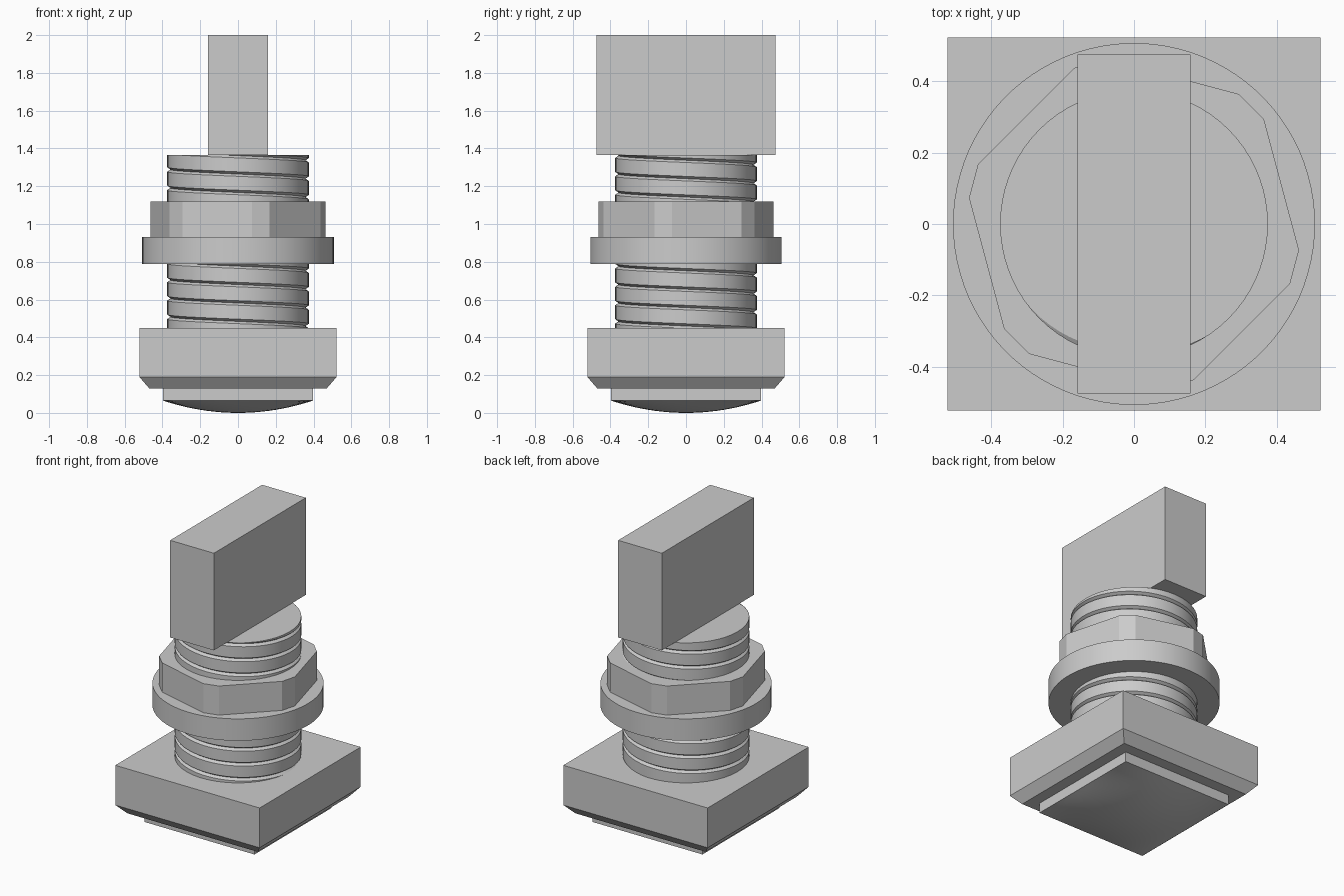
import bpy, bmesh, math
from mathutils import Vector

cube = bpy.data.objects.get("Cube")
if cube:
    bpy.data.objects.remove(cube, do_unlink=True)

grey = bpy.data.materials.new("light_grey")
grey.use_nodes = True
grey.diffuse_color = (0.6, 0.6, 0.6, 1)
grey.node_tree.nodes["Principled BSDF"].inputs["Base Color"].default_value = (0.6, 0.6, 0.6, 1)


def finish(name, bm, smooth=0):
    """Turn a bmesh into a named, coloured object, smoothed below an angle."""
    bmesh.ops.recalc_face_normals(bm, faces=bm.faces)
    mesh = bpy.data.meshes.new(name)
    bm.to_mesh(mesh)
    bm.free()
    mesh.materials.append(grey)
    obj = bpy.data.objects.new(name, mesh)
    bpy.context.collection.objects.link(obj)
    if smooth:
        bpy.ops.object.select_all(action='DESELECT')
        obj.select_set(True)
        bpy.context.view_layer.objects.active = obj
        bpy.ops.object.shade_smooth_by_angle(angle=math.radians(smooth))
    return obj


def loft(name, rings, smooth=0):
    """Join closed outlines, given as (points, height), and cap both ends."""
    bm = bmesh.new()
    loops = [[bm.verts.new((x, y, z)) for x, y in pts] for pts, z in rings]
    n = len(loops[0])
    for a, b in zip(loops, loops[1:]):
        for i in range(n):
            j = (i + 1) % n
            bm.faces.new((a[i], a[j], b[j], b[i]))
    bm.faces.new(loops[0])
    bm.faces.new(loops[-1])
    return finish(name, bm, smooth)


def rect(hx, hy):
    return [(-hx, -hy), (hx, -hy), (hx, hy), (-hx, hy)]


def polar(radius, degrees):
    return [(radius * math.cos(math.radians(d)), radius * math.sin(math.radians(d)))
            for d in degrees]


# Square bezel with a chamfered lower rim
loft("bezel", [(rect(0.47, 0.47), 0.13), (rect(0.522, 0.522), 0.19), (rect(0.522, 0.522), 0.45)])

# Square lens with a pillow-shaped lower face
half, rim, steps = 0.397, 0.065, 24
bm = bmesh.new()
bmesh.ops.create_grid(bm, x_segments=steps, y_segments=steps, size=half)
for v in bm.verts:
    v.co.z = rim - rim * (1 - (v.co.x / half) ** 2) * (1 - (v.co.y / half) ** 2)
border = [e for e in bm.edges if e.is_boundary]
walls = bmesh.ops.extrude_edge_only(bm, edges=border)["geom"]
for v in walls:
    if isinstance(v, bmesh.types.BMVert):
        v.co.z = 0.14
finish("lens", bm, 30)

# Threaded barrel: a helical strip with a V groove, trimmed flat at both ends
radius, depth, groove, pitch, seg = 0.375, 0.018, 0.012, 0.0975, 72
bottom, top, start = 0.45, 1.365, 0.265
profile = [(radius, groove), (radius, pitch - groove), (radius - depth, pitch)]
turns = 13
bm = bmesh.new()
columns = []
for s in range(seg + 1):
    angle = math.tau * s / seg
    column = [bm.verts.new((r * math.cos(angle), r * math.sin(angle),
                            start + pitch * (t - s / seg) + h))
              for t in range(turns) for r, h in profile]
    columns.append(column)
for a, b in zip(columns, columns[1:]):
    for i in range(len(a) - 1):
        bm.faces.new((a[i], b[i], b[i + 1], a[i + 1]))
bmesh.ops.remove_doubles(bm, verts=bm.verts, dist=0.0001)
for height, side in ((bottom, -1), (top, 1)):
    bmesh.ops.bisect_plane(bm, geom=bm.verts[:] + bm.edges[:] + bm.faces[:],
                           plane_co=Vector((0, 0, height)), plane_no=Vector((0, 0, side)),
                           clear_outer=True)
    edge = [e for e in bm.edges if e.is_boundary
            and all(abs(v.co.z - height) < 0.001 for v in e.verts)]
    bmesh.ops.contextual_create(bm, geom=edge)
finish("threaded_barrel", bm, 30)

# Round washer and corner-trimmed hexagonal nut
circle = polar(0.507, range(0, 360, 4))
loft("washer", [(circle, 0.787), (circle, 0.93)], 30)
hexagon = polar(0.468, [45 + 60 * k + d for k in range(6) for d in (-6, 6)])
loft("hex_nut", [(hexagon, 0.93), (hexagon, 1.12)])

# Flat rectangular contact block
block = rect(0.158, 0.475)
loft("contact_block", [(block, 1.365), (block, 2.0)])
